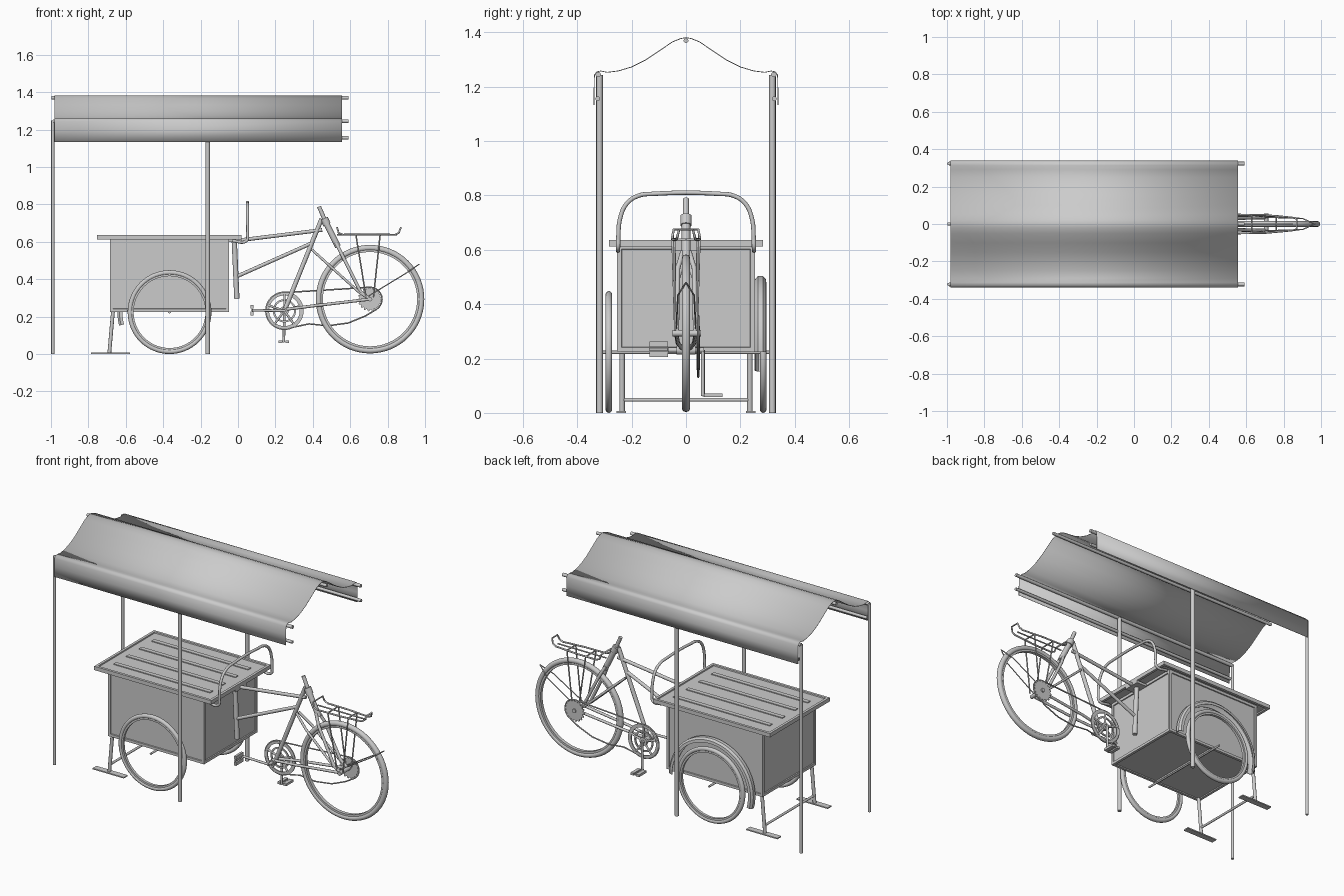
import bpy, bmesh
from math import pi, sin, cos, radians
from mathutils import Vector, Matrix

if "Cube" in bpy.data.objects:
    bpy.data.objects.remove(bpy.data.objects["Cube"])


def finish(bm, name, smooth=True):
    bmesh.ops.recalc_face_normals(bm, faces=bm.faces)
    me = bpy.data.meshes.new(name)
    bm.to_mesh(me)
    bm.free()
    ob = bpy.data.objects.new(name, me)
    bpy.context.collection.objects.link(ob)
    if smooth:
        bpy.ops.object.select_all(action='DESELECT')
        ob.select_set(True)
        bpy.context.view_layer.objects.active = ob
        bpy.ops.object.shade_smooth_by_angle(angle=radians(35))
    return ob


def box(name, lo, hi, inset=0, depth=0, pick=None):
    bm = bmesh.new()
    lo, hi = Vector(lo), Vector(hi)
    bmesh.ops.create_cube(bm, size=1, matrix=Matrix.Translation((lo + hi) / 2) @ Matrix.Diagonal((*(hi - lo), 1)))
    if inset:
        faces = [f for f in bm.faces if pick(f.normal)]
        bmesh.ops.inset_individual(bm, faces=faces, thickness=inset)
        bmesh.ops.inset_individual(bm, faces=faces, thickness=0.002, depth=-depth)
    return finish(bm, name, False)


def tube(name, pts, r, smooth=False, cyclic=False, res=4):
    cu = bpy.data.curves.new(name, 'CURVE')
    cu.dimensions = '3D'
    cu.bevel_depth, cu.bevel_resolution, cu.use_fill_caps = r, res, True
    cu.resolution_u = 6
    sp = cu.splines.new('BEZIER' if smooth else 'POLY')
    dst = sp.bezier_points if smooth else sp.points
    dst.add(len(pts) - 1)
    for p, c in zip(dst, pts):
        if smooth:
            p.co = c
            p.handle_left_type = p.handle_right_type = 'AUTO'
        else:
            p.co = (*c, 1)
    sp.use_cyclic_u = cyclic
    tmp = bpy.data.objects.new("tmp", cu)
    bpy.context.collection.objects.link(tmp)
    me = bpy.data.meshes.new_from_object(tmp.evaluated_get(bpy.context.evaluated_depsgraph_get()))
    bpy.data.objects.remove(tmp)
    bm = bmesh.new()
    bm.from_mesh(me)
    bpy.data.meshes.remove(me)
    return finish(bm, name)


def revolve(name, prof, c, n=64, a0=0, a1=360):
    """Closed (radius, y) profile swept about the y axis through c."""
    bm = bmesh.new()
    full = a1 - a0 == 360
    rows = []
    for i in range(n if full else n + 1):
        a = radians(a0 + (a1 - a0) * i / n)
        rows.append([bm.verts.new((c[0] + r * cos(a), c[1] + y, c[2] + r * sin(a))) for r, y in prof])
    m = len(prof)
    for i in range(n):
        A, B = rows[i], rows[(i + 1) % len(rows)]
        for j in range(m):
            k = (j + 1) % m
            bm.faces.new((A[j], A[k], B[k], B[j]))
    if not full:
        bm.faces.new(rows[0])
        bm.faces.new(rows[-1])
    return finish(bm, name)


def ring(name, c, r0, r1, w, n=48):
    return revolve(name, [(r0, -w / 2), (r1, -w / 2), (r1, w / 2), (r0, w / 2)], c, n)


def wheel(name, c, R, t):
    revolve(name + "_tyre", [(R - t + t * cos(a * pi / 6), t * sin(a * pi / 6)) for a in range(12)], c)
    ring(name + "_rim", c, R - 2 * t - 0.007, R - 1.6 * t, t * 1.3, 64)


# canopy cloth: one half profile mirrored, extruded along x
half = [(0.02, 1.384), (0.05, 1.372), (0.1, 1.338), (0.15, 1.305), (0.2, 1.28), (0.25, 1.265), (0.29, 1.26),
        (0.313, 1.265), (0.328, 1.262), (0.337, 1.25), (0.338, 1.2), (0.338, 1.14)]
prof = [(-y, z) for y, z in reversed(half)] + [(0, 1.388)] + half
bm = bmesh.new()
ends = [[bm.verts.new((x, y, z)) for y, z in prof] for x in (-0.98, 0.555)]
for i in range(len(prof) - 1):
    bm.faces.new((ends[0][i], ends[1][i], ends[1][i + 1], ends[0][i + 1]))
cloth = finish(bm, "canopy_cloth")
sol = cloth.modifiers.new("thickness", 'SOLIDIFY')
sol.thickness, sol.offset = 0.003, 0

# canopy rails and poles
tube("ridge_rail", [(-0.998, 0, 1.377), (0.59, 0, 1.377)], 0.009)
for s in (-1, 1):
    tube("eave_rail", [(-0.99, s * 0.323, 1.252), (0.59, s * 0.323, 1.252)], 0.01)
    tube("flap_rail", [(-0.975, s * 0.325, 1.163), (0.59, s * 0.325, 1.163)], 0.009)
    tube("end_pole", [(-0.99, s * 0.323, 0.007), (-0.99, s * 0.323, 1.255)], 0.009)
    tube("middle_pole", [(-0.162, s * 0.318, 0.007), (-0.162, s * 0.318, 1.25)], 0.012)

# cargo box with recessed panels, and lid with raised rim
box("cargo_box", (-0.685, -0.253, 0.232), (-0.048, 0.253, 0.625), 0.022, 0.006, lambda n: n.z < 0.5)
box("floor_beam", (-0.375, -0.24, 0.229), (-0.358, 0.24, 0.24))
box("lid", (-0.755, -0.283, 0.62), (0.02, 0.283, 0.643), 0.022, 0.007, lambda n: abs(n.z) > 0.5)
for i in range(4):
    y = -0.18 + 0.12 * i
    box("lid_slat", (-0.69, y - 0.013, 0.634), (-0.05, y + 0.013, 0.641))

# stand legs with feet
for s in (-1, 1):
    tube("stand_leg", [(-0.668, s * 0.235, 0.24), (-0.688, s * 0.235, 0.012)], 0.01)
    box("stand_foot", (-0.785, s * 0.238 - 0.018, 0.007), (-0.578, s * 0.238 + 0.018, 0.014))
tube("stand_crossbar", [(-0.684, -0.235, 0.055), (-0.684, 0.235, 0.055)], 0.007)

# cargo wheels, axle, and mudguard on one side
for s in (-1, 1):
    wheel("cargo_wheel", (-0.366, s * 0.284, 0.231), 0.224, 0.0125)
tube("cargo_axle", [(-0.366, -0.305, 0.23), (-0.366, 0.305, 0.23)], 0.006)
guard = [(0.252, -0.022), (0.268, -0.02), (0.279, -0.01), (0.279, 0.01), (0.268, 0.02), (0.252, 0.022),
         (0.252, 0.019), (0.266, 0.017), (0.276, 0.008), (0.276, -0.008), (0.266, -0.017), (0.252, -0.019)]
revolve("mudguard", guard, (-0.366, 0.274, 0.231), 40, 0, 195)

# push handle arch
arch = [(-0.03, 0.25, 0.612), (0.045, 0.25, 0.612), (0.051, 0.249, 0.65), (0.051, 0.243, 0.72), (0.051, 0.218, 0.777),
        (0.051, 0.175, 0.806), (0.051, 0.12, 0.813)]
tube("push_handle", arch + [(x, -y, z) for x, y, z in reversed(arch)], 0.008, True)
box("handle_bracket", (-0.05, -0.05, 0.605), (0.02, 0.05, 0.62))

# bicycle frame
tube("pivot_tube", [(-0.02, 0, 0.615), (-0.006, 0, 0.302)], 0.014)
tube("top_tube", [(0.0, 0, 0.614), (0.45, 0, 0.67)], 0.01)
tube("lower_tube", [(-0.01, 0, 0.42), (0.395, 0, 0.6)], 0.01)
tube("seat_tube", [(0.247, 0, 0.235), (0.447, 0, 0.73)], 0.012)
tube("steerer", [(0.433, 0, 0.795), (0.47, 0, 0.71)], 0.011)
tube("head_collar", [(0.46, 0, 0.732), (0.476, 0, 0.698)], 0.021)
tube("head_tube", [(0.47, 0, 0.71), (0.535, 0, 0.58)], 0.016)
tube("crank_shell", [(0.247, -0.035, 0.238), (0.247, 0.035, 0.238)], 0.017)
for s in (-1, 1):
    tube("fork_blade", [(0.525, s * 0.012, 0.6), (0.555, s * 0.03, 0.54), (0.655, s * 0.034, 0.34), (0.706, s * 0.034, 0.3)], 0.009)
    tube("upper_stay", [(0.395, s * 0.01, 0.565), (0.47, s * 0.03, 0.497), (0.65, s * 0.036, 0.335), (0.706, s * 0.036, 0.3)], 0.007)
    tube("chain_stay", [(0.25, s * 0.015, 0.245), (0.4, s * 0.03, 0.264), (0.706, s * 0.036, 0.3)], 0.008)

# bicycle wheel and hub
hub = (0.706, 0, 0.3)
wheel("bicycle_wheel", hub, 0.29, 0.0155)
tube("hub", [(0.706, -0.05, 0.3), (0.706, 0.055, 0.3)], 0.012)
tube("guard_stay", [(0.69, -0.036, 0.312), (0.9, -0.03, 0.44), (0.968, 0, 0.487)], 0.003)
tube("guard_stay", [(0.69, 0.036, 0.312), (0.9, 0.03, 0.44), (0.968, 0, 0.487)], 0.003)

# chainwheel with arms
cw = (0.248, 0.045, 0.238)
ring("chainwheel_rim", cw, 0.082, 0.103, 0.006)
ring("chainwheel_inner", cw, 0.052, 0.062, 0.006)
ring("chainwheel_hub", cw, 0.005, 0.024, 0.014, 24)
for i in range(5):
    a = i * 2 * pi / 5 + 0.3
    tube("chainwheel_arm", [cw, (cw[0] + 0.088 * cos(a), cw[1], cw[2] + 0.088 * sin(a))], 0.006)

# rear sprocket: toothed disc
bm = bmesh.new()
vs = [bm.verts.new((0.706 + r * cos(a), 0.043, 0.3 + r * sin(a)))
      for i in range(72) for r, a in [((0.065, 0.065, 0.056, 0.056)[i % 4], i * 2 * pi / 72)]]
f = bm.faces.new(vs)
e = bmesh.ops.extrude_face_region(bm, geom=[f])
bmesh.ops.translate(bm, vec=(0, 0.005, 0), verts=[v for v in e['geom'] if isinstance(v, bmesh.types.BMVert)])
finish(bm, "rear_sprocket", False)

# sagging chain
path = [(0.248 + 0.098 * cos(radians(a)), 0.045, 0.238 + 0.098 * sin(radians(a))) for a in range(85, 300, 15)]
path += [(0.38, 0.045, 0.168), (0.48, 0.045, 0.158), (0.59, 0.045, 0.173), (0.68, 0.045, 0.21)]
path += [(0.706 + 0.064 * cos(radians(a)), 0.045, 0.3 + 0.064 * sin(radians(a))) for a in range(-60, 91, 15)]
tube("chain", path, 0.004, False, True, 2)

# cranks and pedals
tube("left_crank", [(0.248, -0.062, 0.238), (0.075, -0.062, 0.241)], 0.007)
tube("right_crank", [(0.248, 0.062, 0.238), (0.245, 0.062, 0.07)], 0.007)
tube("crank_axle", [(0.248, -0.066, 0.238), (0.248, 0.066, 0.238)], 0.009)
tube("left_pedal_pin", [(0.075, -0.06, 0.241), (0.075, -0.137, 0.241)], 0.005)
tube("right_pedal_pin", [(0.245, 0.06, 0.072), (0.245, 0.135, 0.072)], 0.005)
for d in (-1, 1):
    box("left_pedal_block", (0.068, -0.135, 0.241 + d * 0.018 - 0.01), (0.082, -0.066, 0.241 + d * 0.018 + 0.01))
    box("right_pedal_block", (0.245 + d * 0.018 - 0.01, 0.066, 0.065), (0.245 + d * 0.018 + 0.01, 0.135, 0.079))

# luggage rack: wire loop with curled ends, stays and crossbars
side = [(0.53, 0.045, 0.682), (0.538, 0.05, 0.655), (0.56, 0.05, 0.645), (0.7, 0.048, 0.645), (0.84, 0.035, 0.645),
        (0.86, 0.032, 0.655), (0.87, 0.025, 0.682)]
tube("rack_loop", side + [(x, -y, z) for x, y, z in reversed(side)], 0.005, False, True)
for x, y in ((0.63, 0.05), (0.76, 0.042)):
    tube("rack_crossbar", [(x, -y, 0.645), (x, y, 0.645)], 0.004)
    for s in (-1, 1):
        tube("rack_stay", [(x, s * y, 0.645), (0.706 + (x - 0.7) * 0.3, s * 0.04, 0.31)], 0.004)
tube("rack_spine", [(0.53, 0, 0.645), (0.85, 0, 0.645)], 0.004)

# settle the whole model on the ground
for ob in bpy.context.collection.objects:
    ob.location.z -= 0.007
